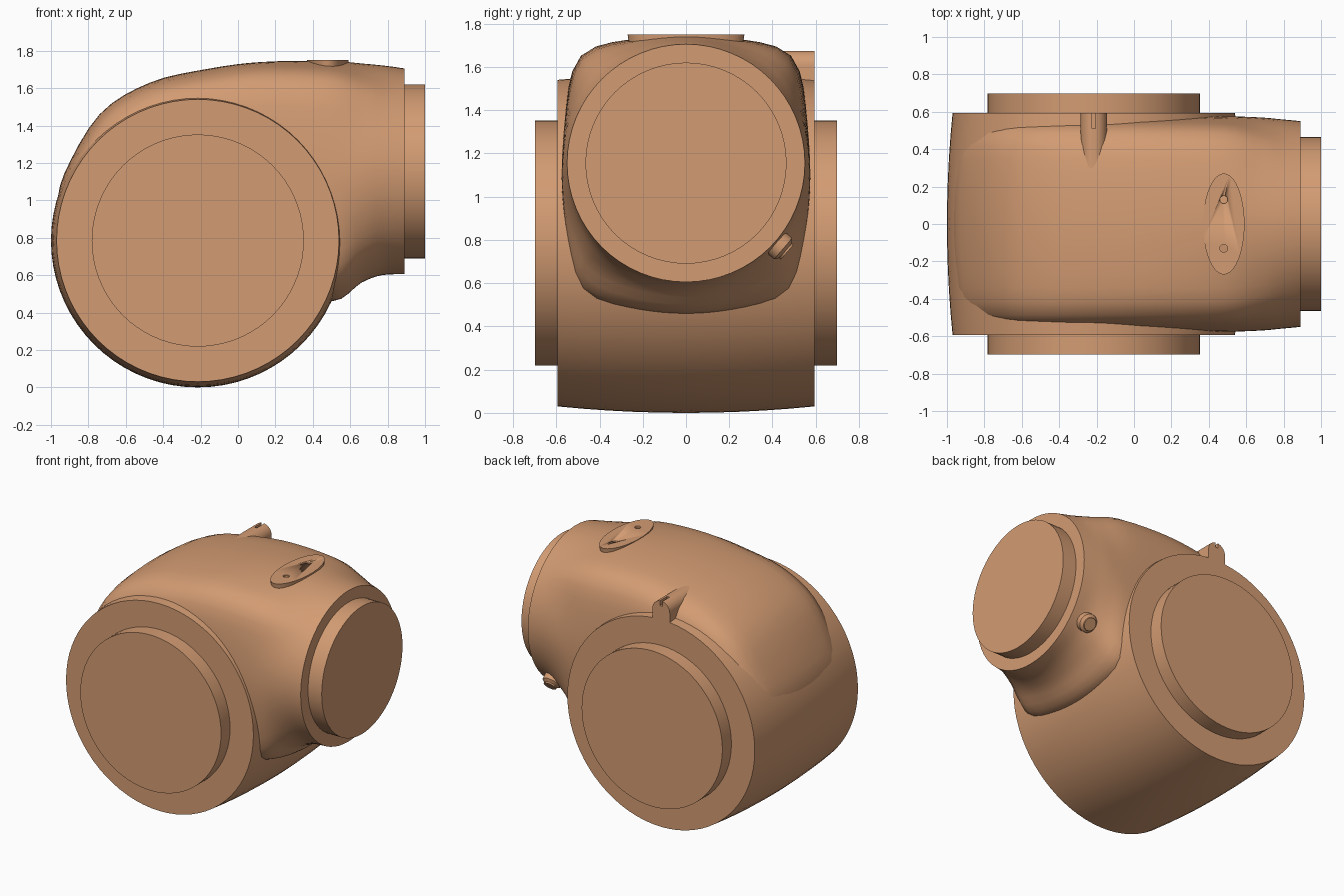
import bpy, bmesh
from math import sin, cos, pi, radians
from mathutils import Vector

if "Cube" in bpy.data.objects:
    bpy.data.objects.remove(bpy.data.objects["Cube"])

copper = bpy.data.materials.new("copper")
copper.diffuse_color = (0.65, 0.33, 0.17, 1)
copper.use_nodes = True
copper.node_tree.nodes["Principled BSDF"].inputs["Base Color"].default_value = copper.diffuse_color


def make(name, rings, angle=30):
    """Skin closed rings of points into a capped solid."""
    bm = bmesh.new()
    loops = [[bm.verts.new(p) for p in ring] for ring in rings]
    n = len(loops[0])
    for a, b in zip(loops, loops[1:]):
        for i in range(n):
            j = (i + 1) % n
            bm.faces.new((a[i], a[j], b[j], b[i]))
    bm.faces.new(loops[0])
    bm.faces.new(loops[-1])
    bmesh.ops.recalc_face_normals(bm, faces=bm.faces)
    me = bpy.data.meshes.new(name)
    bm.to_mesh(me)
    bm.free()
    ob = bpy.data.objects.new(name, me)
    bpy.context.collection.objects.link(ob)
    me.materials.append(copper)
    bpy.ops.object.select_all(action='DESELECT')
    ob.select_set(True)
    bpy.context.view_layer.objects.active = ob
    bpy.ops.object.shade_smooth_by_angle(angle=radians(angle))
    return ob


def turned(name, start, axis, profile, seg=64, squash=1.0):
    """Turn (distance, radius) pairs around an axis."""
    start, axis = Vector(start), Vector(axis).normalized()
    side = axis.orthogonal().normalized()
    if abs(axis.z) > 0.99:
        side = Vector((1, 0, 0))
    up = axis.cross(side)
    return make(name, [[start + axis * d + r * (side * cos(2 * pi * i / seg) * squash
                                               + up * sin(2 * pi * i / seg))
                        for i in range(seg)] for d, r in profile])


# Crowned drum lying along y, with a round boss through both ends
CX, CZ = -0.215, 0.785
turned("drum", (CX, 0, CZ), (0, 1, 0),
       [(0.594 * k / 5, 0.785 - 0.03 * (k / 5) ** 2) for k in range(-5, 6)], 72)
turned("drum_end_bosses", (CX, 0, CZ), (0, 1, 0), [(-0.698, 0.567), (0.698, 0.567)], 72)

# Hood over the drum blending into the round neck:
# outer x, outer z, inner x, inner z, half width, boxiness
stations = [
    (-0.97, 0.95, -0.20, 0.79, 0.57, 1),
    (-0.93, 1.14, -0.20, 0.79, 0.57, 1),
    (-0.74, 1.46, -0.20, 0.79, 0.57, 1),
    (-0.47, 1.63, -0.17, 0.75, 0.57, 1),
    (-0.15, 1.705, -0.05, 0.65, 0.57, 1),
    (0.13, 1.74, 0.20, 0.55, 0.57, 1),
    (0.48, 1.745, 0.50, 0.46, 0.575, 0.8),
    (0.68, 1.73, 0.66, 0.56, 0.57, 0.35),
    (0.80, 1.718, 0.77, 0.60, 0.56, 0.1),
    (0.89, 1.705, 0.89, 0.605, 0.55, 0),
]


def spline(pts, steps):
    ext = [pts[0]] + pts + [pts[-1]]
    out = []
    for p0, p1, p2, p3 in zip(ext, ext[1:], ext[2:], ext[3:]):
        for s in range(steps):
            t = s / steps
            out.append([0.5 * (2 * b + (c - a) * t + (2 * a - 5 * b + 4 * c - d) * t * t
                               + (3 * b - a - 3 * c + d) * t ** 3)
                        for a, b, c, d in zip(p0, p1, p2, p3)])
    return out + [list(pts[-1])]


def section(ox, oz, ix, iz, w, box, n=64):
    ring = []
    for i in range(n):
        c, s = cos(2 * pi * i / n), sin(2 * pi * i / n)
        r = 1 - box + box * (abs(c) ** 10 + abs(s) ** 10) ** -0.1
        u, v = c * r, s * r
        u, v = u * (1 - 0.1 * box * v * v), v * (1 - 0.1 * box * u * u)
        ring.append(((ox + ix) / 2 + v * (ox - ix) / 2, u * w,
                     (oz + iz) / 2 + v * (oz - iz) / 2))
    return ring


make("hood_and_neck", [section(*s) for s in spline(stations, 4)])
turned("neck_end_boss", (0.8, 0, 1.155), (1, 0, 0), [(0, 0.465), (0.2, 0.465)])

# Oval pad on top with two shallow holes
pad = turned("top_pad", (0.48, 0, 1.63), (0, 0, 1), [(0, 0.25), (0.12, 0.27)], 48, 0.41)
for y in (-0.13, 0.13):
    drill = turned("drill", (0.48, y, 1.735), (0, 0, 1), [(0, 0.021), (0.05, 0.021)], 20)
    drill.hide_render = True
    mod = pad.modifiers.new("hole", 'BOOLEAN')
    mod.operation, mod.object, mod.solver = 'DIFFERENCE', drill, 'EXACT'
    bpy.context.view_layer.objects.active = pad
    bpy.ops.object.modifier_apply(modifier=mod.name)
    bpy.data.objects.remove(drill)


# Round-topped lug at the rear upper edge, slotted at its outer end
def arch(y, slot):
    x0, z0, r = CX, 1.605, 0.07
    pts = [(r, -0.12)]
    pts += [(r * cos(pi * i / 20), r * sin(pi * i / 20)) for i in range(9)]
    pts += [(0.01, 0.069), (0.01, 0.069 - slot), (-0.01, 0.069 - slot), (-0.01, 0.069)]
    pts += [(r * cos(pi * i / 20), r * sin(pi * i / 20)) for i in range(12, 21)]
    pts.append((-r, -0.12))
    return [(x0 + x, y, z0 + z) for x, z in pts]


make("rear_lug", [arch(0.24, 0), arch(0.51, 0), arch(0.511, 0.035), arch(0.594, 0.035)])

# Small plug under the neck on the rear side
turned("neck_plug", (0.77, 0.32, 0.87), (0, 0.76, -0.65),
       [(0, 0.065), (0.17, 0.065), (0.185, 0.045), (0.195, 0.045)], 24)
